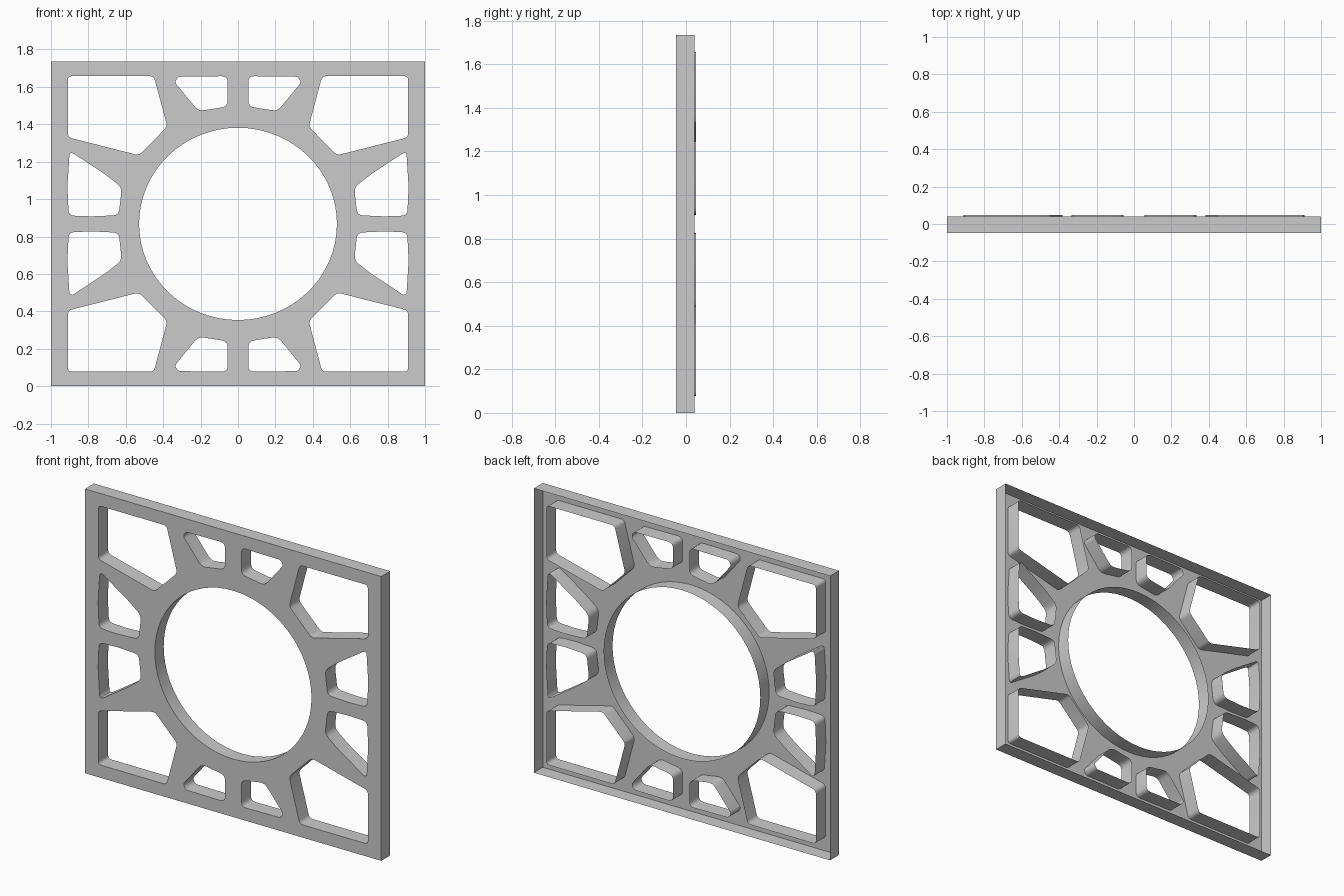
import bpy, bmesh, math
from mathutils import Vector

if "Cube" in bpy.data.objects:
    bpy.data.objects.remove(bpy.data.objects["Cube"])

CZ = 0.8675                 # panel centre height
FRONT, RIM, LIP = -0.047, 0.039, 0.047


def rounded(points, r, steps=4):
    """Polygon with each corner replaced by a small curve."""
    pts = [Vector(p) for p in points]
    out = []
    for i, p in enumerate(pts):
        a, b = pts[i - 1] - p, pts[(i + 1) % len(pts)] - p
        d = min(r, a.length * 0.45, b.length * 0.45)
        s, e = p + a.normalized() * d, p + b.normalized() * d
        for k in range(steps + 1):
            t = k / steps
            out.append(s * (1 - t) ** 2 + p * 2 * t * (1 - t) + e * t * t)
    return out


# Openings for one quadrant, measured from the panel centre
corner = rounded([(.91, .79), (.45, .79), (.378, .52), (.53, .367), (.91, .463)], .022)
upper = rounded([(.055, .79), (.055, .628), (.212, .603), (.338, .757), (.32, .787)], .032)
side = rounded([(.905, .045), (.78, .04), (.638, .047), (.621, .195),
                (.71, .265), (.90, .39), (.912, .2)], .03)

bm = bmesh.new()
loops = []


def add_loop(points, depth):
    vs = [bm.verts.new((p[0], FRONT, CZ + p[1])) for p in points]
    for i, v in enumerate(vs):
        bm.edges.new((vs[i - 1], v))
    loops.append((vs, depth))


# Outer border, round opening, and mirrored cut-outs
add_loop([(-1, -CZ), (1, -CZ), (1, CZ), (-1, CZ)], RIM)
N = 64
add_loop([(.529 * math.cos(2 * math.pi * i / N), .514 * math.sin(2 * math.pi * i / N))
          for i in range(N)], RIM)
for shape in (corner, upper, side):
    for sx in (1, -1):
        for sz in (1, -1):
            add_loop([(p.x * sx, p.y * sz) for p in shape], LIP)

# Front sheet with holes
bmesh.ops.triangle_fill(bm, edges=bm.edges[:], use_beauty=True, normal=(0, -1, 0))

# Flanges folded back from every edge; the back stays open
for vs, depth in loops:
    back = [bm.verts.new((v.co.x, depth, v.co.z)) for v in vs]
    for i in range(len(vs)):
        bm.faces.new((vs[i - 1], vs[i], back[i], back[i - 1]))

bmesh.ops.recalc_face_normals(bm, faces=bm.faces[:])
bm.normal_update()
if sum(f.normal.y * f.calc_area() for f in bm.faces) > 0:
    bmesh.ops.reverse_faces(bm, faces=bm.faces[:])

mesh = bpy.data.meshes.new("vent_panel")
bm.to_mesh(mesh)
bm.free()
panel = bpy.data.objects.new("vent_panel", mesh)
bpy.context.collection.objects.link(panel)
bpy.context.view_layer.objects.active = panel
panel.select_set(True)
bpy.ops.object.shade_smooth_by_angle(angle=math.radians(30))
